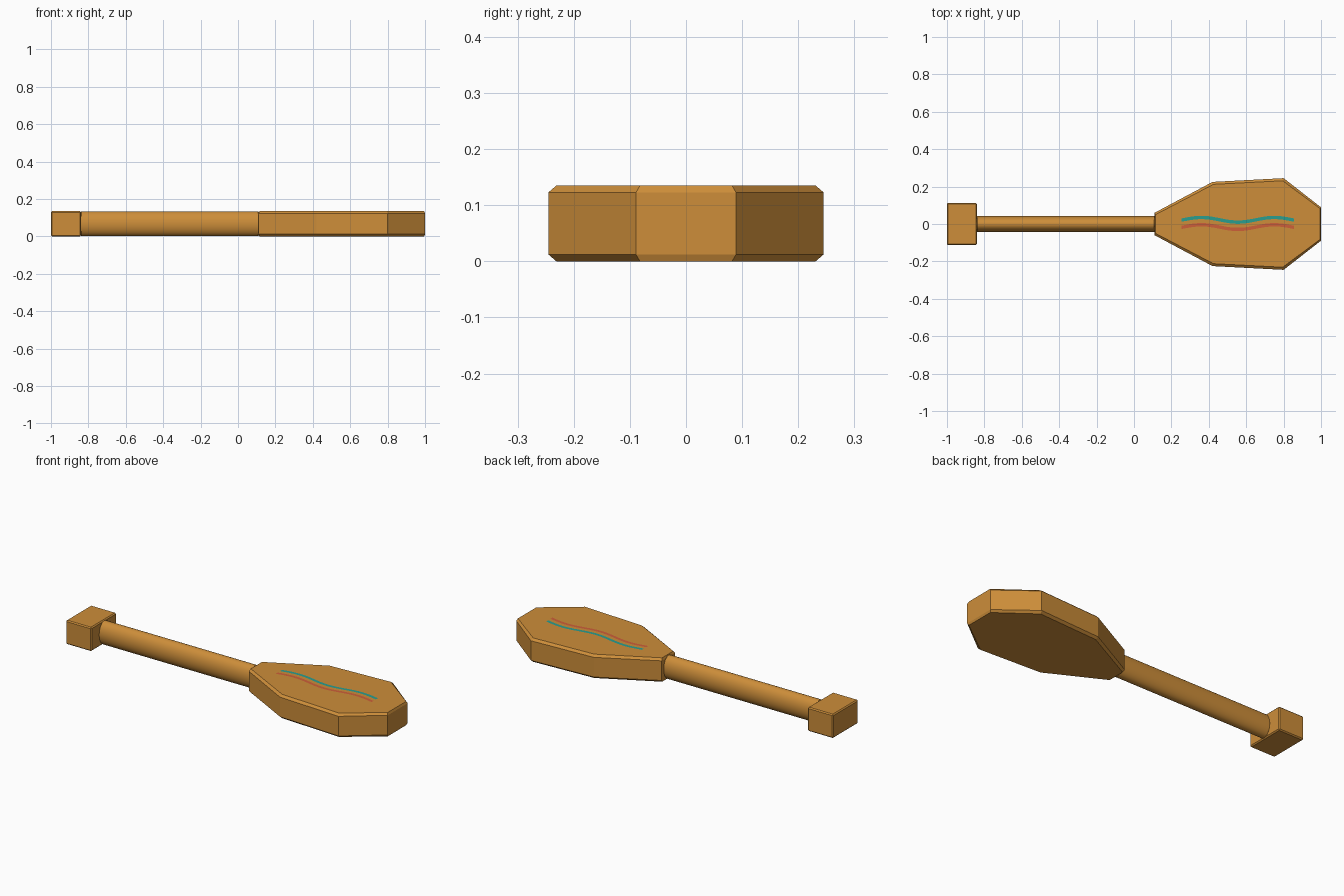
import bpy, bmesh, math

if "Cube" in bpy.data.objects:
    bpy.data.objects.remove(bpy.data.objects["Cube"])

HEIGHT = 0.135


def material(name, color):
    mat = bpy.data.materials.new(name)
    mat.diffuse_color = (*color, 1)
    mat.use_nodes = True
    mat.node_tree.nodes["Principled BSDF"].inputs["Base Color"].default_value = mat.diffuse_color
    return mat


wood = material("warm wood", (0.61, 0.27, 0.042))
teal = material("teal paint", (0.023, 0.337, 0.275))
coral = material("coral paint", (0.61, 0.114, 0.04))


def add_object(name, bm, mat):
    bmesh.ops.recalc_face_normals(bm, faces=bm.faces)
    mesh = bpy.data.meshes.new(name)
    bm.to_mesh(mesh)
    bm.free()
    mesh.materials.append(mat)
    obj = bpy.data.objects.new(name, mesh)
    bpy.context.collection.objects.link(obj)
    return obj


def loft(bm, rings):
    """Join closed rings of points and cap both ends."""
    rows = [[bm.verts.new(p) for p in ring] for ring in rings]
    n = len(rows[0])
    for a, b in zip(rows, rows[1:]):
        for i in range(n):
            bm.faces.new((a[i], a[(i + 1) % n], b[(i + 1) % n], b[i]))
    bm.faces.new(rows[0])
    bm.faces.new(rows[-1])


# Blade: mirrored outline with chamfered top and bottom rims
outer = [(0.11, 0.06), (0.42, 0.225), (0.80, 0.245), (1.0, 0.089)]
inner = [(0.115, 0.05), (0.425, 0.212), (0.795, 0.231), (0.995, 0.082)]


def blade_ring(half, z):
    return [(x, y, z) for x, y in half] + [(x, -y, z) for x, y in reversed(half)]


bm = bmesh.new()
loft(bm, [blade_ring(inner, 0), blade_ring(outer, 0.012),
          blade_ring(outer, HEIGHT - 0.012), blade_ring(inner, HEIGHT)])
add_object("blade", bm, wood)


# Shaft: oval rod with softened ends
def shaft_ring(x, s):
    return [(x, 0.043 * s * math.cos(a), HEIGHT / 2 + 0.066 * s * math.sin(a))
            for a in (2 * math.pi * i / 32 for i in range(32))]


bm = bmesh.new()
loft(bm, [shaft_ring(-0.845, 0.9), shaft_ring(-0.838, 1),
          shaft_ring(0.108, 1), shaft_ring(0.116, 0.9)])
shaft = add_object("shaft", bm, wood)
bpy.context.view_layer.objects.active = shaft
shaft.select_set(True)
bpy.ops.object.shade_smooth_by_angle(angle=math.radians(25))

# Grip: cross block at the end of the shaft
bm = bmesh.new()
bmesh.ops.create_cube(bm, size=1)
for v in bm.verts:
    v.co = (-0.92 + v.co.x * 0.16, v.co.y * 0.226, HEIGHT * (v.co.z + 0.5))
bmesh.ops.bevel(bm, geom=bm.edges[:], offset=0.006, segments=1, affect='EDGES')
add_object("grip", bm, wood)


# Wavy painted stripes on top of the blade
def stripe(name, center, mat):
    bm = bmesh.new()
    rows = []
    for i in range(33):
        x = 0.255 + 0.6 * i / 32
        y = center + 0.0125 * math.cos(2 * math.pi * (x - 0.36) / 0.39)
        rows.append([bm.verts.new((x, y + s, HEIGHT + 0.0004)) for s in (-0.009, 0.009)])
    for a, b in zip(rows, rows[1:]):
        bm.faces.new((a[0], b[0], b[1], a[1]))
    add_object(name, bm, mat)


stripe("teal_stripe", 0.0225, teal)
stripe("coral_stripe", -0.0165, coral)
